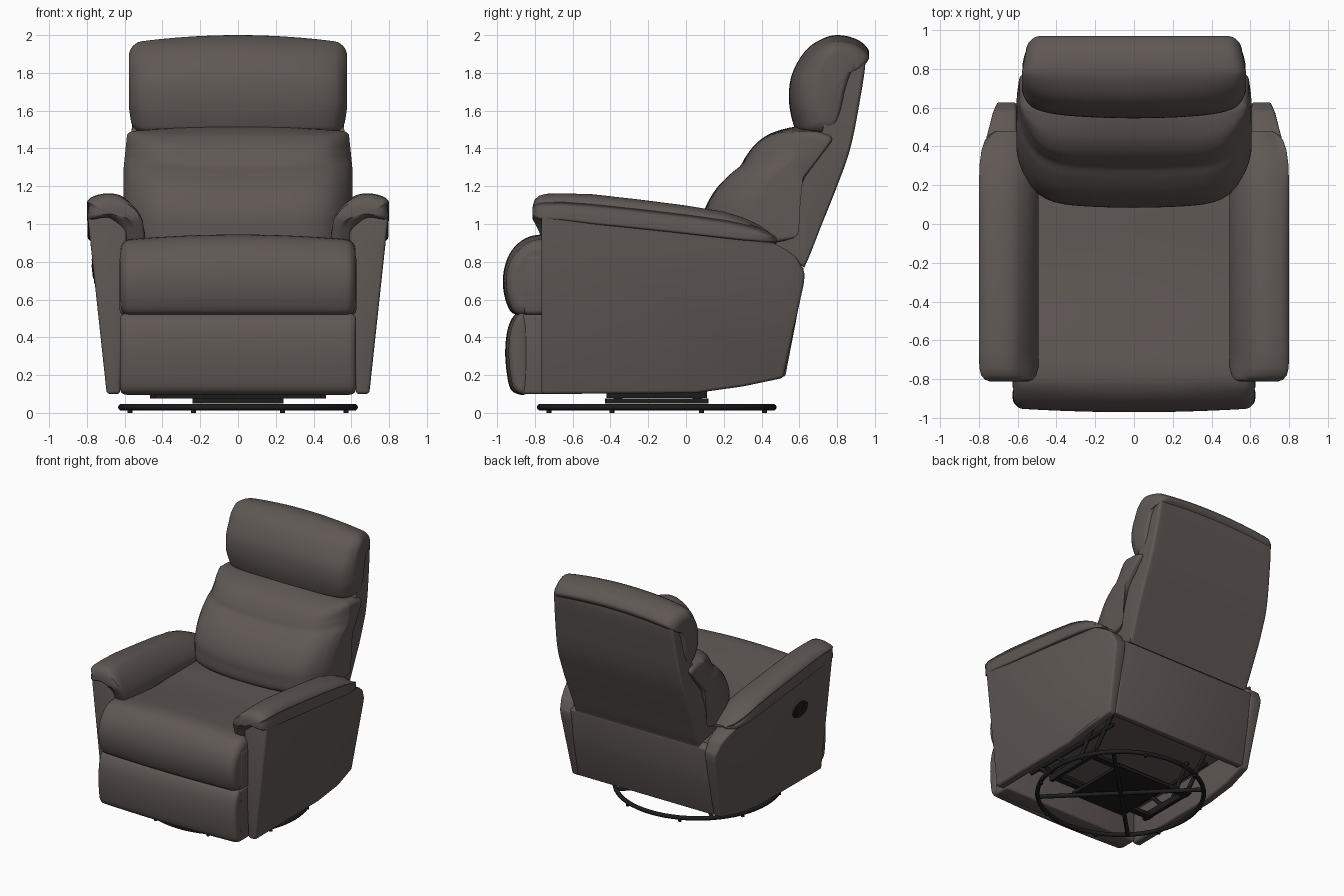
import bpy, bmesh
from math import sin, cos, pi, radians
from mathutils import Vector

if "Cube" in bpy.data.objects:
    bpy.data.objects.remove(bpy.data.objects["Cube"])


def material(name, rgb):
    m = bpy.data.materials.new(name)
    m.use_nodes = True
    m.diffuse_color = (*rgb, 1)
    m.node_tree.nodes["Principled BSDF"].inputs["Base Color"].default_value = (*rgb, 1)
    return m


LEATHER = material("brown grey leather", (0.115, 0.097, 0.09))
METAL = material("black metal", (0.012, 0.012, 0.012))


def finish(name, bm, mat, angle=40):
    bmesh.ops.recalc_face_normals(bm, faces=bm.faces)
    me = bpy.data.meshes.new(name)
    bm.to_mesh(me)
    bm.free()
    me.materials.append(mat)
    me.shade_smooth()
    me.set_sharp_from_angle(angle=radians(angle))
    ob = bpy.data.objects.new(name, me)
    bpy.context.scene.collection.objects.link(ob)
    return ob


def clamp(t):
    return max(0.0, min(1.0, t))


def smooth_loop(pts, n=5):
    """Closed spline through 2D points."""
    pts = [Vector(p) for p in pts]
    out = []
    for i in range(len(pts)):
        a, b, c, d = (pts[(i + k) % len(pts)] for k in (-1, 0, 1, 2))
        for j in range(n):
            t = j / n
            out.append(0.5 * (2 * b + (c - a) * t + (2 * a - 5 * b + 4 * c - d) * t * t
                              + (3 * b - a - 3 * c + d) * t ** 3))
    return out


def inset(loop, r):
    """Shrink a loop by the distance r on both axes."""
    lo = [min(p[k] for p in loop) for k in (0, 1)]
    hi = [max(p[k] for p in loop) for k in (0, 1)]
    mid = [(l + h) / 2 for l, h in zip(lo, hi)]
    f = [1 - 2 * r / (h - l) for l, h in zip(lo, hi)]
    return [Vector([mid[k] + (p[k] - mid[k]) * f[k] for k in (0, 1)]) for p in loop]


def loft(name, rings, mat, deform=None):
    bm = bmesh.new()
    rows = [[bm.verts.new(p) for p in ring] for ring in rings]
    n = len(rows[0])
    for a, b in zip(rows, rows[1:]):
        for i in range(n):
            bm.faces.new((a[i], a[(i + 1) % n], b[(i + 1) % n], b[i]))
    bm.faces.new(rows[0])
    bm.faces.new(rows[-1])
    if deform:
        for v in bm.verts:
            deform(v.co)
    return finish(name, bm, mat)


def cushion(name, profile, w, r, deform=None):
    """Side profile (y, z) swept across the width, with rounded ends."""
    loop = smooth_loop(profile)
    half = [(w - r + r * sin(a), r * (1 - cos(a))) for a in (k * pi / 12 for k in range(7))]
    flat = [((w - r) * k / 14, 0) for k in range(-13, 14)]
    stations = [(-x, i) for x, i in reversed(half)] + flat + half
    rings = [[(x, p[0], p[1]) for p in inset(loop, i)] for x, i in stations]
    return loft(name, rings, LEATHER, deform)


def slab(name, profile, x0, x1, bevel, mat, deform=None):
    """Straight-edged side profile extruded in x, with bevelled edges."""
    bm = bmesh.new()
    face = bm.faces.new([bm.verts.new((x0, y, z)) for y, z in profile])
    new = bmesh.ops.extrude_face_region(bm, geom=[face])["geom"]
    for v in new:
        if isinstance(v, bmesh.types.BMVert):
            v.co.x = x1
    if deform:
        for v in bm.verts:
            deform(v.co)
    bmesh.ops.recalc_face_normals(bm, faces=bm.faces)
    if bevel:
        bmesh.ops.bevel(bm, geom=bm.edges[:], offset=bevel, segments=3, profile=0.5, affect='EDGES')
    return finish(name, bm, mat)


def box(name, lo, hi, mat, bevel=0.0):
    prof = [(lo[1], lo[2]), (hi[1], lo[2]), (hi[1], hi[2]), (lo[1], hi[2])]
    return slab(name, prof, lo[0], hi[0], bevel, mat)


def rod(name, a, b, r):
    a, b = Vector(a), Vector(b)
    bm = bmesh.new()
    bmesh.ops.create_cone(bm, cap_ends=True, segments=12, radius1=r, radius2=r, depth=(b - a).length)
    turn = (b - a).to_track_quat('Z', 'Y')
    for v in bm.verts:
        v.co = turn @ v.co + (a + b) / 2
    return finish(name, bm, METAL)


# Seat cushion, crowned across the width
def seat_shape(c):
    k = (c.x / 0.62) ** 2
    c.z -= 0.03 * k * clamp((c.z - 0.7) / 0.2)
    c.y += 0.02 * k * clamp((-0.8 - c.y) / 0.1)


cushion("seat_cushion", [(-.9, .52), (-.95, .58), (-.97, .7), (-.945, .82), (-.88, .905),
                         (-.78, .943), (-.6, .93), (-.2, .885), (.2, .87), (.35, .8),
                         (.35, .56), (-.2, .53), (-.75, .525)], 0.622, 0.05, seat_shape)
box("seat_front_board", (-.627, -.86, .52), (.627, -.73, .84), LEATHER, 0.025)

# Footrest, folded down
cushion("footrest_pad", [(-.89, .1), (-.935, .14), (-.957, .3), (-.945, .44), (-.905, .52),
                         (-.86, .5), (-.85, .3), (-.86, .12)], 0.625, 0.035,
        lambda c: setattr(c, "y", c.y + 0.02 * (c.x / 0.62) ** 2))
box("footrest_board", (-.62, -.87, .1), (.62, -.73, .52), LEATHER, 0.015)


# Backrest: shell, lumbar cushion and headrest
def shell_shape(c):
    c.x *= 1 - 0.06 * clamp((c.z - 1.3) / 0.55) - 0.025 * clamp((1.1 - c.z) / 0.3)


cushion("back_shell", [(.35, .86), (.6, .78), (.635, .79), (.72, 1.0), (.80, 1.2), (.87, 1.4),
                       (.92, 1.65), (.95, 1.86), (.92, 1.9), (.82, 1.85), (.77, 1.65),
                       (.71, 1.46), (.55, 1.24), (.37, 1.01)], 0.575, 0.025, shell_shape)


def lumbar_shape(c):
    k = (c.x / 0.6) ** 2
    front = clamp((0.62 - c.y) / 0.3)
    c.y += front * (0.04 * k + 0.21 * k ** 4)
    c.z += 0.04 * k * front - 0.03 * k * clamp((c.z - 1.4) / 0.1)
    c.x *= 1 - 0.03 * clamp((c.z - 1.3) / 0.18)


cushion("lumbar_cushion", [(.12, .86), (.085, .98), (.1, 1.08), (.155, 1.18), (.225, 1.255),
                           (.285, 1.305), (.315, 1.355), (.37, 1.425), (.45, 1.48), (.58, 1.515),
                           (.72, 1.51), (.77, 1.45), (.63, 1.25), (.49, 1.06), (.4, .9)],
        0.605, 0.03, lumbar_shape)


def head_shape(c):
    k = (c.x / 0.57) ** 2
    c.z -= 0.04 * k * clamp((c.z - 1.6) / 0.35)
    c.y += (0.035 * k + 0.05 * k ** 4) * clamp((0.8 - c.y) / 0.2)
    c.x *= 1 - 0.06 * clamp((c.y - 0.78) / 0.19) - 0.03 * clamp((1.62 - c.z) / 0.12)


cushion("headrest", [(.6, 1.49), (.565, 1.54), (.545, 1.66), (.56, 1.79), (.63, 1.915),
                     (.72, 1.98), (.81, 2.0), (.91, 1.975), (.967, 1.92), (.95, 1.875),
                     (.89, 1.84), (.85, 1.72), (.81, 1.53), (.74, 1.485)],
        0.578, 0.065, head_shape)

# Arms: tapered side panel with a soft pad draped over it
PANEL = [(-.765, .1), (.05, .105), (.3, .14), (.515, .185), (.625, .69), (.628, .745),
         (.585, .825), (.53, .865), (.45, .905), (-.765, 1.05)]
# pad stations: y, top height, lower edge height, inset, narrowing
PAD = [(-.812, 1.12, 1.04, .03, .78), (-.803, 1.14, 1.03, .014, .88), (-.78, 1.153, 1.025, .004, .95),
       (-.74, 1.16, 1.022, 0, .99), (-.65, 1.162, 1.018, 0, 1), (-.5, 1.158, 1.0, 0, 1),
       (-.25, 1.13, .975, 0, 1), (0, 1.098, .948, 0, 1), (.2, 1.065, .925, 0, 1),
       (.3, 1.035, .914, 0, .985), (.38, 1.0, .907, .002, .93), (.43, .97, .902, .006, .84),
       (.46, .952, .9, .012, .72), (.48, .935, .9, .02, .5)]


def pad_ring(s, y, top, low, r, narrow):
    base = 0.875 + 0.12 * clamp((-0.745 - y) / 0.05)
    h = top - base
    m = (top + low) / 2
    pts = [(.785, low), (.797, low + .03), (.79, m + .01), (.798, m + .03), (.765, top - .015),
           (.69, top), (.61, top - .06 * h), (.54, base + .68 * h), (.497, base + .35 * h),
           (.495, base + .02), (.53, base), (.575, base + .02), (.615, base + .6 * (low - base)),
           (.69, low + .01)]
    loop = inset(smooth_loop(pts), r)
    return [(s * (.645 + (p[0] - .645) * narrow), y, p[1]) for p in loop]


for s, side in ((1, "left"), (-1, "right")):
    def panel_shape(c, s=s):
        if abs(c.x) > 0.65:
            c.x = s * (0.695 + 0.108 * (c.z - 0.1) - 0.055 * clamp((c.y - 0.4) / 0.2))
        elif c.y > 0.4:
            c.x = s * 0.605
        elif c.z > 0.9:
            c.x = s * 0.585

    slab(side + "_side_panel", PANEL, s * 0.625, s * 0.7, 0.016, LEATHER, panel_shape)
    loft(side + "_arm_pad", [pad_ring(s, *st) for st in PAD], LEATHER)

# Rear panel and seat deck
slab("rear_panel", [(.46, .2), (.525, .19), (.585, .5), (.625, .77), (.55, .79)],
     -0.615, 0.615, 0.012, LEATHER)
box("seat_deck", (-.62, -.76, .36), (.62, .5, .42), LEATHER)


# Oval control plate with two buttons, following the slope of the right side panel
def oval(y, z, ry, rz):
    return [(y + ry * cos(k * pi / 10), z + rz * sin(k * pi / 10)) for k in range(20)]


for name, ry, rz, y, lift in (("control_plate", .095, .065, -.39, .003),
                              ("front_button", .03, .035, -.43, .007),
                              ("rear_button", .03, .035, -.35, .007)):
    def on_panel(c, lift=lift):
        c.x -= 0.108 * (c.z - 0.75) + lift

    slab(name, oval(y, .75, ry, rz), -.755, -.765, 0, METAL, on_panel)

# Swivel base: ring, feet and crossed spokes
CY = -0.155
bpy.ops.mesh.primitive_torus_add(location=(0, CY, 0.03), major_radius=0.618, minor_radius=0.017,
                                 major_segments=64, minor_segments=10)
ring = bpy.context.object
ring.name = "base_ring"
ring.data.materials.append(METAL)
ring.data.shade_smooth()
for k in range(8):
    a = pi / 8 + k * pi / 4
    x, y = 0.618 * cos(a), CY + 0.618 * sin(a)
    rod("base_foot", (x, y, 0), (x, y, 0.025), 0.013)
for s in (1, -1):
    d = 0.437
    rod("base_spoke", (-d, CY - s * d, .03), (d, CY + s * d, .03), 0.016)
box("swivel_plate", (-.24, -.43, .05), (.24, .12, .075), METAL)

# Recliner mechanism under the seat
for y in (-.36, .06):
    box("cross_rail", (-.465, y - .025, .075), (.465, y + .025, .105), METAL)
for s, side in ((1, "left"), (-1, "right")):
    x = s * 0.45
    box(side + "_side_rail", (x - .015, -.42, .08), (x + .015, .11, .13), METAL)
    for y0, z0, y1, z1 in ((-.4, .11, -.65, .36), (-.2, .11, -.45, .36),
                           (.08, .11, .3, .36), (-.1, .11, .08, .36), (-.65, .25, .3, .25)):
        rod(side + "_link", (x, y0, z0), (x, y1, z1), 0.016)
rod("drive_bar", (-.45, -.55, .27), (.45, -.55, .27), 0.016)
